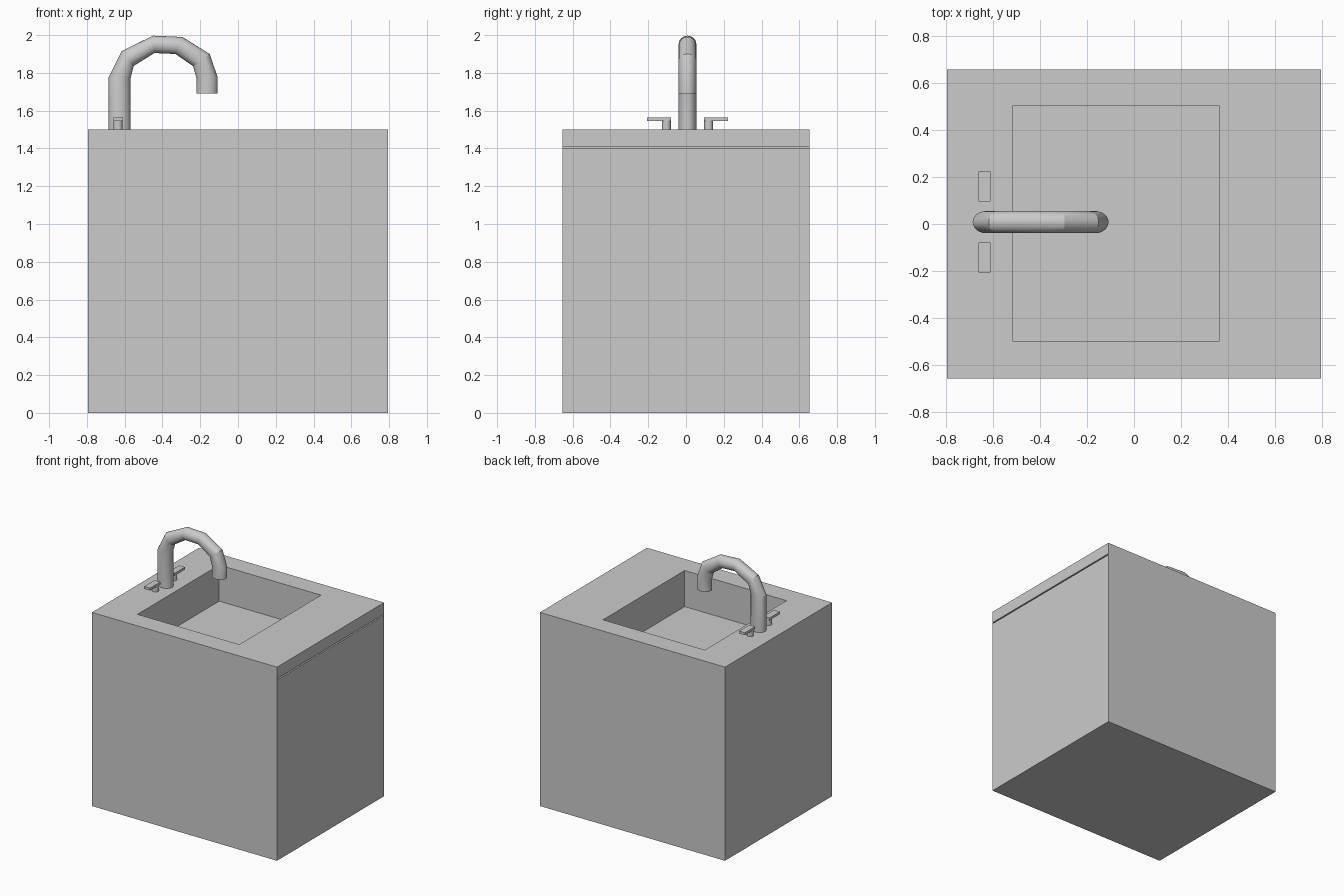
import bpy, bmesh, math

if "Cube" in bpy.data.objects:
    bpy.data.objects.remove(bpy.data.objects["Cube"])

AXIS_Y = 0.008          # centre line of the tap and handles


def finish(name, bm):
    bmesh.ops.recalc_face_normals(bm, faces=bm.faces)
    mesh = bpy.data.meshes.new(name)
    bm.to_mesh(mesh)
    bm.free()
    ob = bpy.data.objects.new(name, mesh)
    bpy.context.collection.objects.link(ob)
    return ob


def box(name, lo, hi):
    bm = bmesh.new()
    bmesh.ops.create_cube(bm, size=1)
    for v in bm.verts:
        v.co = [(a + b) / 2 + c * (b - a) for a, b, c in zip(lo, hi, v.co)]
    return finish(name, bm)


def activate(ob):
    bpy.ops.object.select_all(action='DESELECT')
    ob.select_set(True)
    bpy.context.view_layer.objects.active = ob


def carve(target, cutter):
    cutter.hide_render = True
    mod = target.modifiers.new("carve", 'BOOLEAN')
    mod.operation = 'DIFFERENCE'
    mod.solver = 'EXACT'
    mod.object = cutter
    activate(target)
    bpy.ops.object.modifier_apply(modifier=mod.name)
    bpy.data.objects.remove(cutter)


def smooth(ob, degrees):
    activate(ob)
    bpy.ops.object.shade_smooth_by_angle(angle=math.radians(degrees))


# Cabinet with basin and the thin shadow gap under the countertop edge
cabinet = box("cabinet", (-0.793, -0.655, 0), (0.793, 0.655, 1.5))
carve(cabinet, box("basin_cutter", (-0.513, -0.498, 1.22), (0.36, 0.502, 1.6)))
carve(cabinet, box("gap_cutter", (0.778, -0.651, 1.4), (0.85, 0.651, 1.41)))

# Gooseneck tap: each ring is given by its outer and inner (x, z) points
rings = [
    ((-0.685, 1.50), (-0.569, 1.50)),
    ((-0.685, 1.778), (-0.569, 1.772)),
    ((-0.616, 1.915), (-0.553, 1.836)),
    ((-0.450, 1.997), (-0.442, 1.905)),
    ((-0.294, 1.990), (-0.331, 1.900)),
    ((-0.150, 1.900), (-0.238, 1.836)),
    ((-0.108, 1.778), (-0.220, 1.772)),
    ((-0.108, 1.690), (-0.220, 1.690)),
]
SIDES = 24
bm = bmesh.new()
loops = []
for (ox, oz), (ix, iz) in rings:
    loop = []
    for k in range(SIDES):
        a = 2 * math.pi * k / SIDES
        t = (1 + math.cos(a)) / 2
        loop.append(bm.verts.new((ix + (ox - ix) * t,
                                  AXIS_Y + 0.047 * math.sin(a),
                                  iz + (oz - iz) * t)))
    loops.append(loop)
for p, q in zip(loops, loops[1:]):
    for k in range(SIDES):
        n = (k + 1) % SIDES
        bm.faces.new((p[k], p[n], q[n], q[k]))
bm.faces.new(loops[0])
bm.faces.new(loops[-1])
smooth(finish("tap_spout", bm), 21)

# Two handles: round stem and flat lever, mirrored about the tap
for side, label in ((1, "back"), (-1, "front")):
    bpy.ops.mesh.primitive_cylinder_add(
        vertices=16, radius=0.024, depth=0.046,
        location=(-0.635, AXIS_Y + side * 0.112, 1.523))
    stem = bpy.context.object
    stem.name = label + "_handle_stem"
    smooth(stem, 30)
    ys = sorted((AXIS_Y + side * 0.087, AXIS_Y + side * 0.214))
    box(label + "_handle_lever", (-0.66, ys[0], 1.546), (-0.61, ys[1], 1.565))
